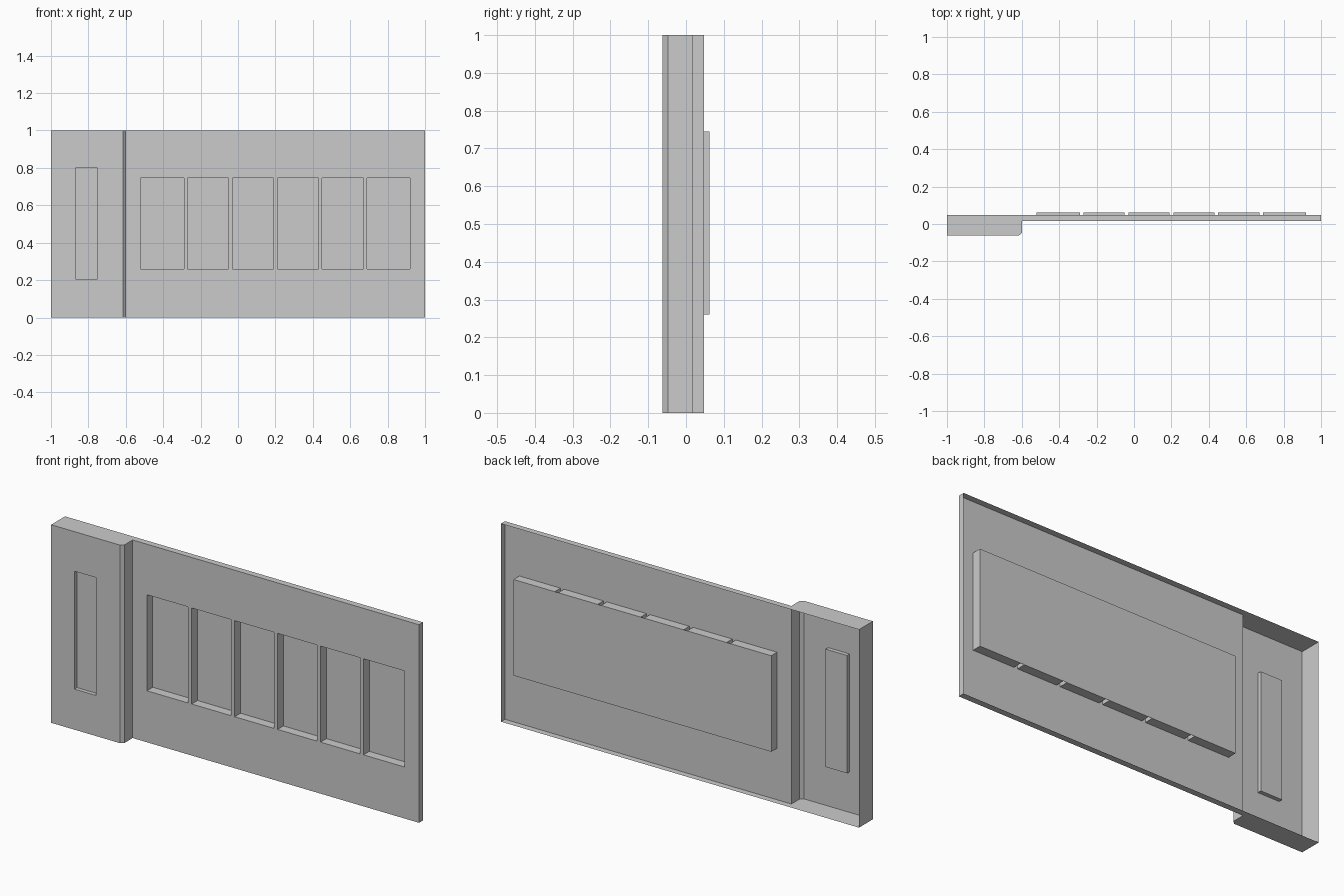
import bpy

if "Cube" in bpy.data.objects:
    bpy.data.objects.remove(bpy.data.objects["Cube"])

FRONT, PANEL, BACK, TRAY = -0.0625, 0.016, 0.048, 0.0625
SLOT = (-0.87, -0.75, 0.205, 0.80)
edges = [-0.52, -0.29, -0.27, -0.05, -0.03, 0.19, 0.21, 0.43, 0.45, 0.67, 0.69, 0.92]
WINDOWS = [(a, b, 0.26, 0.745) for a, b in zip(edges[::2], edges[1::2])]


def make(name, verts, faces):
    mesh = bpy.data.meshes.new(name)
    mesh.from_pydata(verts, [], faces)
    mesh.update()
    obj = bpy.data.objects.new(name, mesh)
    bpy.context.collection.objects.link(obj)
    return obj


def tray(name, box, y0, y1, floor=True):
    """Recess open to the front, with optional floor."""
    x0, x1, z0, z1 = box
    ring = [(x0, z0), (x1, z0), (x1, z1), (x0, z1)]
    verts = [(x, y, z) for y in (y0, y1) for x, z in ring]
    faces = [(i, i + 4, (i + 1) % 4 + 4, (i + 1) % 4) for i in range(4)]
    faces = [f[::-1] for f in faces]
    if floor:
        faces.append((4, 5, 6, 7))
    return make(name, verts, faces)


# Stepped shell, open at the back: plan outline swept up in z rows
outline = [(-1, BACK), (-1, FRONT), (SLOT[0], FRONT), (SLOT[1], FRONT),
           (-0.616, FRONT), (-0.60, -0.047), (-0.60, PANEL)]
outline += [(x, PANEL) for x in edges] + [(1, PANEL), (1, BACK)]
rows = sorted({0, 1, *SLOT[2:], *WINDOWS[0][2:]})
n = len(outline)
verts = [(x, y, z) for z in rows for x, y in outline]
faces = []
for r in range(len(rows) - 1):
    for c in range(n - 1):
        xm = (outline[c][0] + outline[c + 1][0]) / 2
        zm = (rows[r] + rows[r + 1]) / 2
        # leave the slot and the windows open
        if any(h[0] < xm < h[1] and h[2] < zm < h[3] for h in [SLOT] + WINDOWS):
            continue
        a = r * n + c
        faces.append((a, a + 1, a + 1 + n, a + n))
top = (len(rows) - 1) * n
faces.append(tuple(range(n))[::-1])
faces.append(tuple(range(top, top + n)))
make("wall_panel_shell", verts, faces)

# Window surrounds and the single sheet closing them at the back
for i, w in enumerate(WINDOWS):
    tray(f"window_surround_{i + 1}", w, PANEL, TRAY, floor=False)
x0, x1, z0, z1 = edges[0], edges[-1], *WINDOWS[0][2:]
make("window_back_sheet",
     [(x0, TRAY, z0), (x1, TRAY, z0), (x1, TRAY, z1), (x0, TRAY, z1)], [(0, 1, 2, 3)])

# Shallow recess in the thick end section
tray("slot_recess", SLOT, FRONT, FRONT + 0.02)
